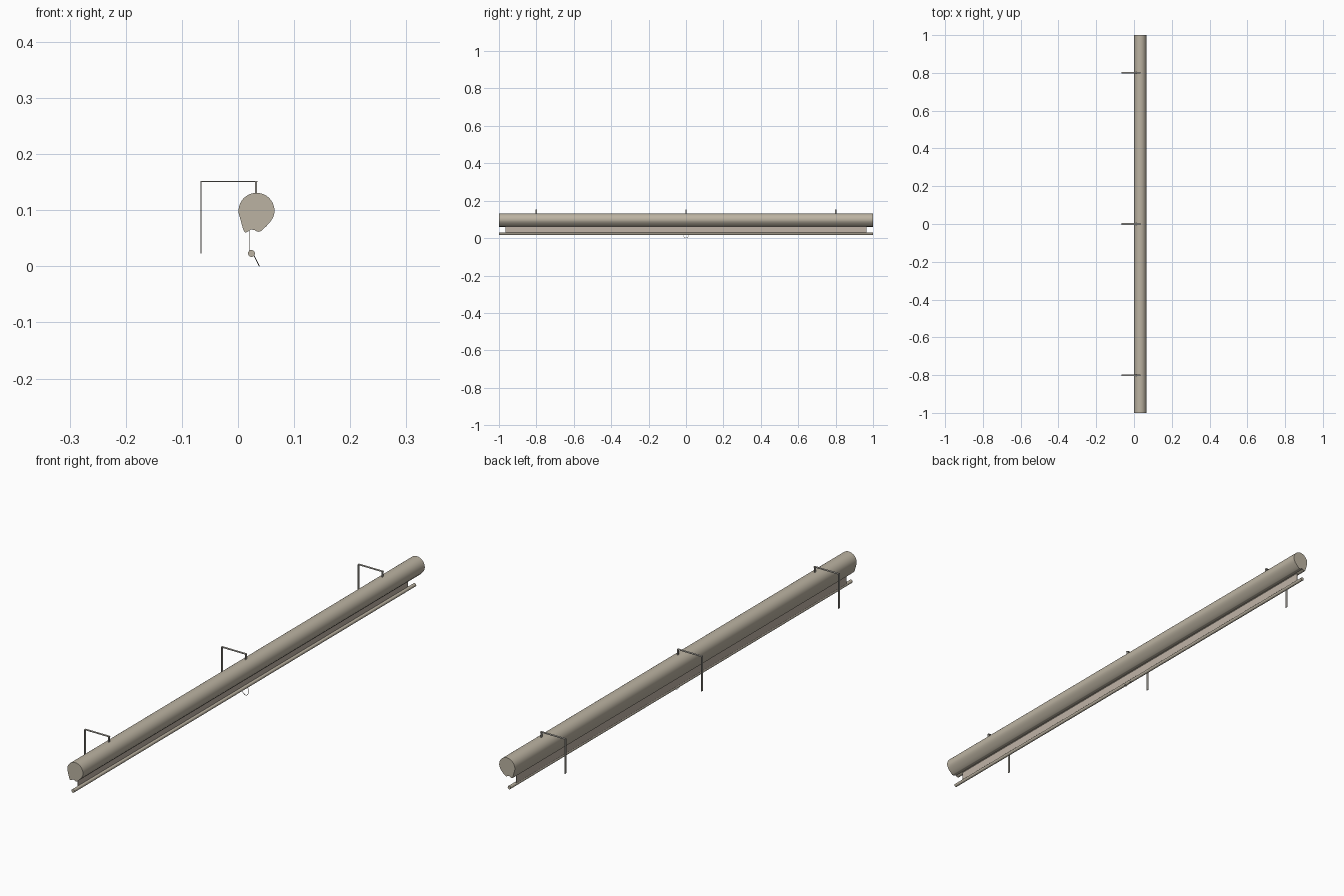
import bpy, bmesh, math
from mathutils import Vector

if "Cube" in bpy.data.objects:
    bpy.data.objects.remove(bpy.data.objects["Cube"])


def material(name, rgb):
    m = bpy.data.materials.new(name)
    m.diffuse_color = (*rgb, 1)
    m.use_nodes = True
    m.node_tree.nodes["Principled BSDF"].inputs["Base Color"].default_value = m.diffuse_color
    return m


CASE = material("warm grey", (0.50, 0.45, 0.36))
FABRIC = material("pale fabric", (0.52, 0.45, 0.38))
STEEL = material("grey steel", (0.42, 0.40, 0.36))


def finish(bm, name, mat, smooth=True):
    bmesh.ops.recalc_face_normals(bm, faces=bm.faces)
    me = bpy.data.meshes.new(name)
    bm.to_mesh(me)
    bm.free()
    ob = bpy.data.objects.new(name, me)
    bpy.context.collection.objects.link(ob)
    me.materials.append(mat)
    if smooth:
        bpy.ops.object.select_all(action='DESELECT')
        ob.select_set(True)
        bpy.context.view_layer.objects.active = ob
        bpy.ops.object.shade_smooth_by_angle(angle=math.radians(35))
    return ob


def extrude_y(name, profile, half, mat):
    """Extrude an (x, z) profile along y from -half to half."""
    bm = bmesh.new()
    face = bm.faces.new([bm.verts.new((x, -half, z)) for x, z in profile])
    ext = bmesh.ops.extrude_face_region(bm, geom=[face])
    verts = [g for g in ext["geom"] if isinstance(g, bmesh.types.BMVert)]
    bmesh.ops.translate(bm, verts=verts, vec=(0, 2 * half, 0))
    return finish(bm, name, mat)


def box(name, lo, hi, mat):
    bm = bmesh.new()
    bmesh.ops.create_cube(bm, size=1)
    for v in bm.verts:
        v.co = Vector([(a + b) / 2 + c * (b - a) for a, b, c in zip(lo, hi, v.co)])
    return finish(bm, name, mat, False)


def arc(cx, cz, r, a0, a1, n):
    return [(cx + r * math.cos(math.radians(a0 + (a1 - a0) * i / n)),
             cz + r * math.sin(math.radians(a0 + (a1 - a0) * i / n)))
            for i in range(n + 1)]


# roller case: round top, slanted sides and a slot underneath
case = arc(0.033, 0.099, 0.032, -15, 190, 40)
case += [(0.0095, 0.065), (0.0115, 0.061), (0.014, 0.0605), (0.019, 0.0625),
         (0.023, 0.0655), (0.029, 0.065), (0.033, 0.0625), (0.037, 0.0615),
         (0.041, 0.063), (0.050, 0.071), (0.057, 0.0785), (0.061, 0.0845)]
extrude_y("roller_case", case, 1.0, CASE)

# pull-down screen sheet and its weighted bottom bar
box("screen_sheet", (0.0192, -0.965, 0.026), (0.0204, 0.965, 0.066), FABRIC)
extrude_y("bottom_bar", arc(0.024, 0.023, 0.0062, 0, 345, 23), 1.0, CASE)

# wire pull loop hanging at an angle below the bar
cu = bpy.data.curves.new("pull_handle", 'CURVE')
cu.dimensions = '3D'
cu.bevel_depth = 0.0008
cu.bevel_resolution = 2
sp = cu.splines.new('POLY')
pts = [(0.016 * math.cos(a), -math.sin(a))
       for a in [math.pi * i / 20 for i in range(21)]]
sp.points.add(len(pts) - 1)
for p, (y, d) in zip(sp.points, pts):
    p.co = (0.0285 - d * 0.0095, y, 0.0195 + d * 0.0188, 1)
handle = bpy.data.objects.new("pull_handle", cu)
bpy.context.collection.objects.link(handle)
cu.materials.append(STEEL)

# wall brackets: upright strip, top arm and short hanger
for i, y in enumerate((-0.8, 0.0, 0.8), 1):
    w = 0.004
    box(f"bracket_upright_{i}", (-0.067, y - w, 0.023), (-0.065, y + w, 0.152), STEEL)
    box(f"bracket_arm_{i}", (-0.065, y - w, 0.150), (0.035, y + w, 0.152), STEEL)
    box(f"bracket_hanger_{i}", (0.0305, y - w, 0.129), (0.0335, y + w, 0.150), STEEL)
